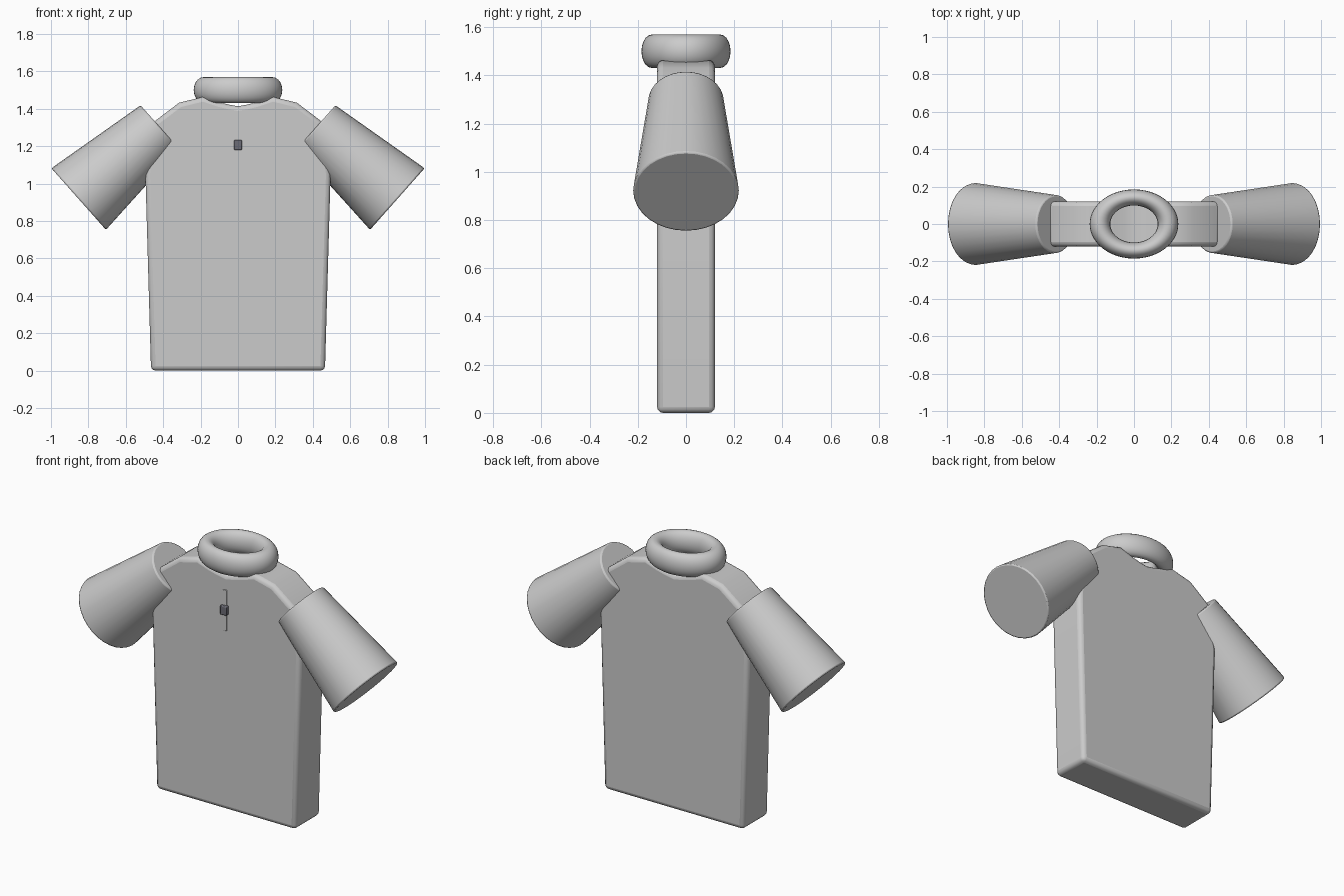
import bpy, bmesh, math
from mathutils import Vector

if "Cube" in bpy.data.objects:
    bpy.data.objects.remove(bpy.data.objects["Cube"])


def finish(obj, bevel=0.0, segments=3):
    if bevel:
        mod = obj.modifiers.new("soft_edges", 'BEVEL')
        mod.width = bevel
        mod.segments = segments
        mod.limit_method = 'ANGLE'
        mod.angle_limit = math.radians(40)
    bpy.ops.object.select_all(action='DESELECT')
    obj.select_set(True)
    bpy.context.view_layer.objects.active = obj
    bpy.ops.object.shade_smooth_by_angle(angle=math.radians(35))
    return obj


def box(name, loc, size, bevel):
    bpy.ops.mesh.primitive_cube_add(size=1, location=loc)
    obj = bpy.context.object
    obj.name = name
    obj.scale = size
    bpy.ops.object.transform_apply(location=False, rotation=False, scale=True)
    return finish(obj, bevel, 2)


# Shirt body: half outline mirrored, then extruded front to back
half = [(0.465, 0), (0.495, 1.05), (0.46, 1.322), (0.315, 1.432),
        (0.187, 1.463), (0.105, 1.436), (0.05, 1.422)]
outline = half + [(0, 1.413)] + [(-x, z) for x, z in reversed(half)]
bm = bmesh.new()
face = bm.faces.new([bm.verts.new((x, -0.12, z)) for x, z in outline])
ext = bmesh.ops.extrude_face_region(bm, geom=[face])
bmesh.ops.translate(bm, vec=(0, 0.24, 0),
                    verts=[v for v in ext["geom"] if isinstance(v, bmesh.types.BMVert)])
bmesh.ops.recalc_face_normals(bm, faces=bm.faces)
mesh = bpy.data.meshes.new("shirt_body")
bm.to_mesh(mesh)
bm.free()
body = bpy.data.objects.new("shirt_body", mesh)
bpy.context.collection.objects.link(body)
finish(body, 0.025)

# Flared sleeves
for side, name in ((-1, "sleeve_left"), (1, "sleeve_right")):
    inner = Vector((side * 0.418, 0, 1.302))
    outer = Vector((side * 0.852, 0, 0.917))
    axis = outer - inner
    bpy.ops.mesh.primitive_cone_add(vertices=32, radius1=0.155, radius2=0.22,
                                    depth=axis.length, location=(inner + outer) / 2)
    sleeve = bpy.context.object
    sleeve.name = name
    sleeve.rotation_euler = (0, math.atan2(axis.x, axis.z), 0)
    finish(sleeve, 0.008, 2)

# Oval collar ring
bpy.ops.mesh.primitive_torus_add(major_radius=0.182, minor_radius=0.055,
                                 major_segments=48, minor_segments=20,
                                 location=(0, 0, 1.5))
collar = bpy.context.object
collar.name = "collar"
collar.scale = (1, 0.78, 1.26)
finish(collar)

# Zip strip and its dark pull
box("zip_strip", (0, -0.12, 1.202), (0.024, 0.012, 0.245), 0.002)
pull = box("zip_pull", (0, -0.13, 1.206), (0.042, 0.025, 0.055), 0.005)
dark = bpy.data.materials.new("dark_grey")
dark.diffuse_color = (0.15, 0.15, 0.18, 1)
dark.use_nodes = True
dark.node_tree.nodes["Principled BSDF"].inputs["Base Color"].default_value = dark.diffuse_color
pull.data.materials.append(dark)
